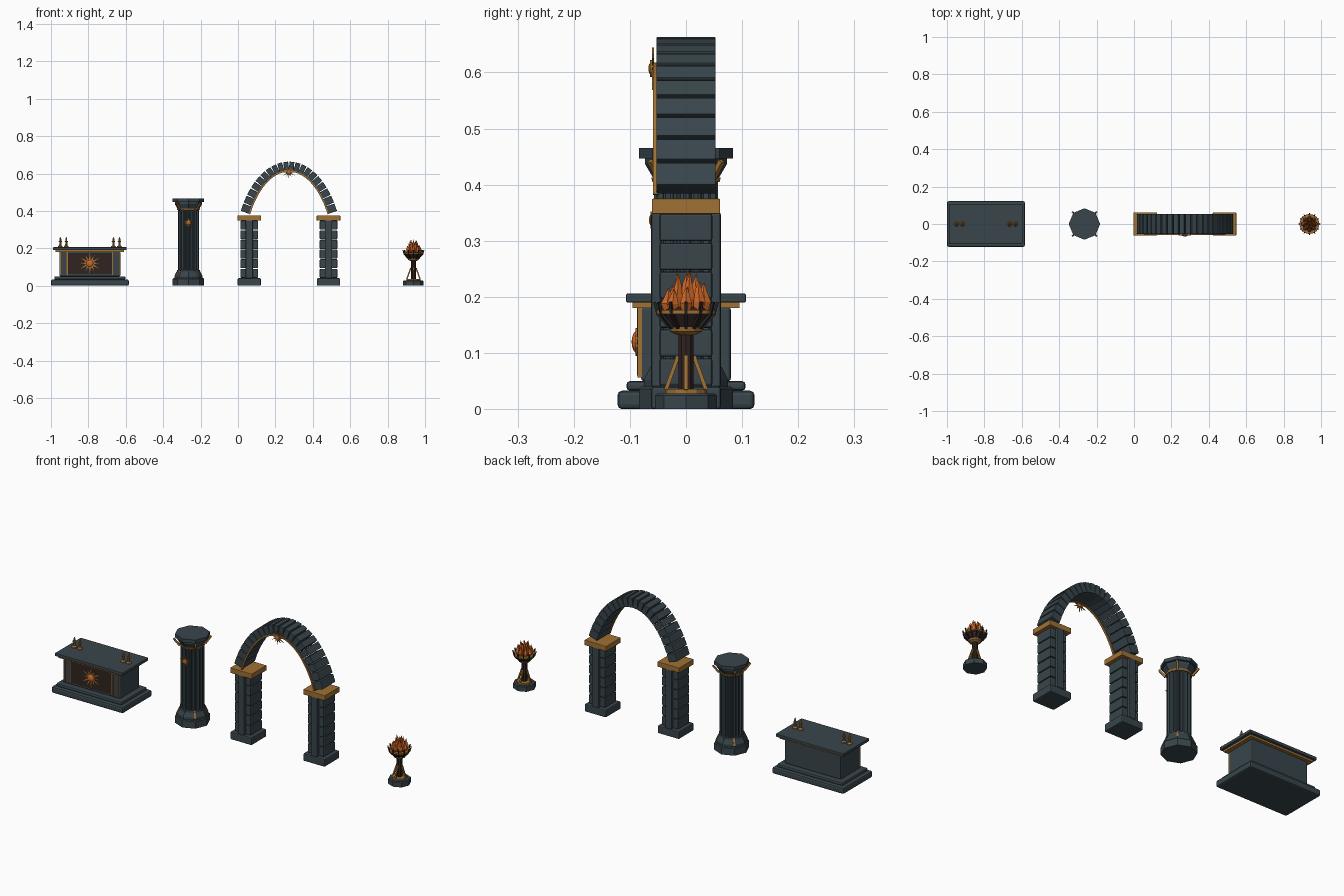
import bpy, bmesh, math, random
from math import sin, cos, pi, atan2, hypot
from mathutils import Vector, Matrix

if "Cube" in bpy.data.objects:
    bpy.data.objects.remove(bpy.data.objects["Cube"])
random.seed(4)


def material(name, rgb):
    m = bpy.data.materials.new(name)
    m.use_nodes = True
    m.diffuse_color = (*rgb, 1)
    m.node_tree.nodes["Principled BSDF"].inputs["Base Color"].default_value = (*rgb, 1)
    return m


STONE = material("slate stone", (.04, .06, .071))
GOLD = material("aged gold", (.35, .165, .035))
EMBER = material("ember orange", (.66, .14, .02))
DARK = material("dark brown", (.03, .017, .014))
IRON = material("black iron", (.018, .016, .016))


def finish(bm, name, mat, bevel=0):
    bmesh.ops.recalc_face_normals(bm, faces=bm.faces)
    me = bpy.data.meshes.new(name)
    bm.to_mesh(me)
    bm.free()
    me.materials.append(mat)
    ob = bpy.data.objects.new(name, me)
    bpy.context.collection.objects.link(ob)
    if bevel:
        mod = ob.modifiers.new("bevel", 'BEVEL')
        mod.width, mod.segments = bevel, 2
    return ob


def add_box(bm, loc, size, rot=Matrix()):
    bmesh.ops.create_cube(bm, size=1, matrix=Matrix.Translation(loc) @ rot @ Matrix.Diagonal((*size, 1)))


def box(name, mat, loc, size, bevel=0):
    bm = bmesh.new()
    add_box(bm, loc, size)
    return finish(bm, name, mat, bevel)


def slab(name, mat, x, hx, hy, z0, z1, bevel=0):
    return box(name, mat, (x, 0, (z0 + z1) / 2), (2 * hx, 2 * hy, z1 - z0), bevel)


def lathe(name, mat, x, profile, sides=8, y=0, z=0, turn=0, flute=0, bevel=0):
    """Closed solid through (radius, height) rings; flute pulls in every other corner."""
    bm = bmesh.new()
    rings = []
    for r, h in profile:
        ring = []
        for i in range(sides):
            a, q = turn + 2 * pi * i / sides, r * (1 - flute * (i % 4 // 2))
            ring.append(bm.verts.new((x + q * cos(a), y + q * sin(a), z + h)))
        rings.append(ring)
    for a, b in zip(rings, rings[1:]):
        for i in range(sides):
            j = (i + 1) % sides
            bm.faces.new((a[i], a[j], b[j], b[i]))
    bm.faces.new(rings[0])
    bm.faces.new(rings[-1])
    return finish(bm, name, mat, bevel)


def add_bar(bm, a, b, w):
    a, b = Vector(a), Vector(b)
    rot = (b - a).to_track_quat('Z', 'Y').to_matrix().to_4x4()
    add_box(bm, (a + b) / 2, (w, w, (b - a).length), rot)


def spokes(name, mat, x, inner, outer, w, count, turn=0):
    """Bars set around a vertical axis, from (radius, z) to (radius, z)."""
    bm = bmesh.new()
    for i in range(count):
        a = turn + 2 * pi * i / count
        p, q = [(x + r * cos(a), r * sin(a), z) for r, z in (inner, outer)]
        add_bar(bm, p, q, w)
    return finish(bm, name, mat)


def sun(name, x, y, z, radius, core, rays=12):
    """Front-facing sunburst: pointed rays, a gold ring and a glowing dome."""
    bm = bmesh.new()
    for i in range(rays):
        a, r = 2 * pi * i / rays, radius * (1 if i % 2 == 0 else .8)
        d, s = Vector((sin(a), 0, cos(a))), Vector((cos(a), 0, -sin(a)))
        pts = [d * core + s * core * .22, d * core - s * core * .22, d * r]
        f = [bm.verts.new(p + Vector((x, y, z))) for p in pts]
        b = [bm.verts.new(p + Vector((x, y + .004, z))) for p in pts]
        bm.faces.new(f)
        bm.faces.new(b)
        for k in range(3):
            bm.faces.new((f[k], f[k - 1], b[k - 1], b[k]))
    face = Matrix.Translation((x, y, z)) @ Matrix.Rotation(pi / 2, 4, 'X')
    bmesh.ops.create_cone(bm, cap_ends=True, segments=16, radius1=core * 1.25, radius2=core * 1.25,
                          depth=.006, matrix=face)
    finish(bm, name + "_rays", GOLD)
    bm = bmesh.new()
    bmesh.ops.create_uvsphere(bm, u_segments=12, v_segments=8, radius=core,
                              matrix=face @ Matrix.Diagonal((1, 1, .5, 1)))
    finish(bm, name + "_core", EMBER)


# Altar
AX = -.792
slab("altar_base", STONE, AX, .208, .122, 0, .033, .008)
slab("altar_step", STONE, AX, .19, .106, .033, .05, .006)
slab("altar_body", STONE, AX, .163, .08, .05, .182, .005)
slab("altar_trim", GOLD, AX, .183, .095, .18, .19)
slab("altar_top", STONE, AX, .197, .107, .19, .206, .003)
box("altar_panel", DARK, (AX, -.081, .119), (.24, .006, .114))
for s in (-1, 1):
    for k, dx in enumerate((.121, .158)):
        box(f"altar_gold_strip_{s}_{k}", GOLD, (AX + s * dx, -.082, .118), (.006, .009, .124))
    for dx in (.126, .158):
        lathe("candle_holder", GOLD, AX + s * dx, [(.013, 0), (.013, .004), (.006, .01), (.005, .026), (.009, .03), (.009, .034)], 10, z=.206)
        lathe("candle", GOLD, AX + s * dx, [(.005, 0), (.005, .012), (.001, .022)], 8, z=.238)
sun("altar_sun", AX, -.087, .12, .06, .02)

# Column
CX = -.265
lathe("column_base", STONE, CX, [(.084, 0), (.084, .036), (.08, .04)])
lathe("column_step", STONE, CX, [(.075, .04), (.075, .052), (.064, .075)])
lathe("column_lower_ring", GOLD, CX, [(.072, .05), (.072, .058)], 8)
lathe("column_shaft", STONE, CX, [(.057, .07), (.057, .412)], 64, flute=.13)
lathe("column_shaft_foot", STONE, CX, [(.061, .07), (.061, .085)], 16)
lathe("column_upper_ring", GOLD, CX, [(.06, .405), (.062, .413)], 16)
lathe("column_capital", STONE, CX, [(.059, .413), (.073, .437), (.073, .447)])
lathe("column_cap", STONE, CX, [(.084, .447), (.084, .465)])
spokes("column_top_brackets", GOLD, CX, (.062, .405), (.09, .442), .009, 4, pi / 4)
spokes("column_foot_clips", GOLD, CX, (.074, .046), (.058, .08), .009, 4, pi / 4)
sun("column_sun", CX, -.06, .337, .032, .012, 10)

# Arch piers
for side, px in (("right", .06), ("left", .484)):
    slab(side + "_pier_base", STONE, px, .062, .062, 0, .04, .005)
    for i in range(6):
        z = .042 + i * .0515
        slab(f"{side}_pier_block_{i}", STONE, px, .047, .047, z, z + .0485, .004)
    for s in (-1, 1):
        box(f"{side}_pier_strip_{s}", STONE, (px, s * .053, .195), (.038, .018, .312), .004)
    slab(side + "_pier_cap", GOLD, px, .063, .061, .348, .375, .002)

# Arch ring of separate stones on an elliptic line
MX, MZ, A, B, N, END = .272, .164, .266, .474, 20, 1.075


def arch_point(t, off=0):
    n = Vector((sin(t) / A, 0, cos(t) / B)).normalized()
    return Vector((MX + A * sin(t), 0, MZ + B * cos(t))) + n * off, atan2(n.x, n.z)


bm = bmesh.new()
step = 2 * END / N
for i in range(N):
    t = -END + step * (i + .5)
    p, phi = arch_point(t)
    length = step * hypot(A * cos(t), B * sin(t)) * .9
    add_box(bm, p, (length, .106, .05), Matrix.Rotation(phi, 4, 'Y'))
finish(bm, "arch_stones", STONE, .002)

# Gold edging on the front inner rim
bm = bmesh.new()
loops = []
for i in range(41):
    t = -END + 2 * END * i / 40
    lo, hi = arch_point(t, -.028)[0], arch_point(t, -.02)[0]
    loops.append([bm.verts.new((p.x, y, p.z)) for p, y in ((lo, -.059), (hi, -.059), (hi, -.048), (lo, -.048))])
for a, b in zip(loops, loops[1:]):
    for k in range(4):
        bm.faces.new((a[k], a[k - 1], b[k - 1], b[k]))
bm.faces.new(loops[0])
bm.faces.new(loops[-1])
finish(bm, "arch_gold_edge", GOLD)
sun("arch_sun", MX, -.061, .607, .038, .012)

# Brazier
BX = .938
lathe("brazier_base", STONE, BX, [(.055, 0), (.055, .024), (.051, .028)])
lathe("brazier_foot_ring", GOLD, BX, [(.037, .028), (.037, .036)], 12)
lathe("brazier_post", DARK, BX, [(.014, .03), (.014, .14)], 10)
spokes("brazier_legs", GOLD, BX, (.036, .034), (.014, .095), .007, 4)
lathe("brazier_collar", GOLD, BX, [(.016, .132), (.028, .138), (.03, .146)], 12)
lathe("brazier_bowl", DARK, BX, [(.026, .144), (.044, .172)], 12)
spokes("brazier_ribs", IRON, BX, (.028, .145), (.051, .17), .006, 12)
lathe("brazier_rim", GOLD, BX, [(.046, .17), (.053, .17), (.053, .177), (.046, .177)], 16)
spokes("brazier_spikes", IRON, BX, (.05, .168), (.056, .191), .005, 12)
lathe("brazier_coals", DARK, BX, [(.045, .172), (.03, .182)], 12)

# Flames: bent, pointed tongues leaning round the middle
bm = bmesh.new()
tongues = [(0, 0, .07)]
tongues += [(.017, 2 * pi * i / 5 + .3, random.uniform(.065, .083)) for i in range(5)]
tongues += [(.031, 2 * pi * i / 8, random.uniform(.035, .055)) for i in range(8)]
for r, a, h in tongues:
    c = Vector((BX + r * cos(a), r * sin(a), .176))
    rings = []
    for rad, f, lean in ((.009, 0, 0), (.011, .3, .003), (.006, .7, 0)):
        o = c + Vector((lean * cos(a), lean * sin(a), h * f))
        rings.append([bm.verts.new(o + Vector((rad * cos(k * pi / 2.5), rad * sin(k * pi / 2.5), 0))) for k in range(5)])
    tip = bm.verts.new(c + Vector((.003 * cos(a + 1), .003 * sin(a + 1), h)))
    bm.faces.new(rings[0])
    for k in range(5):
        for lo, hi in zip(rings, rings[1:]):
            bm.faces.new((lo[k - 1], lo[k], hi[k], hi[k - 1]))
        bm.faces.new((rings[-1][k - 1], rings[-1][k], tip))
finish(bm, "brazier_flames", EMBER)
